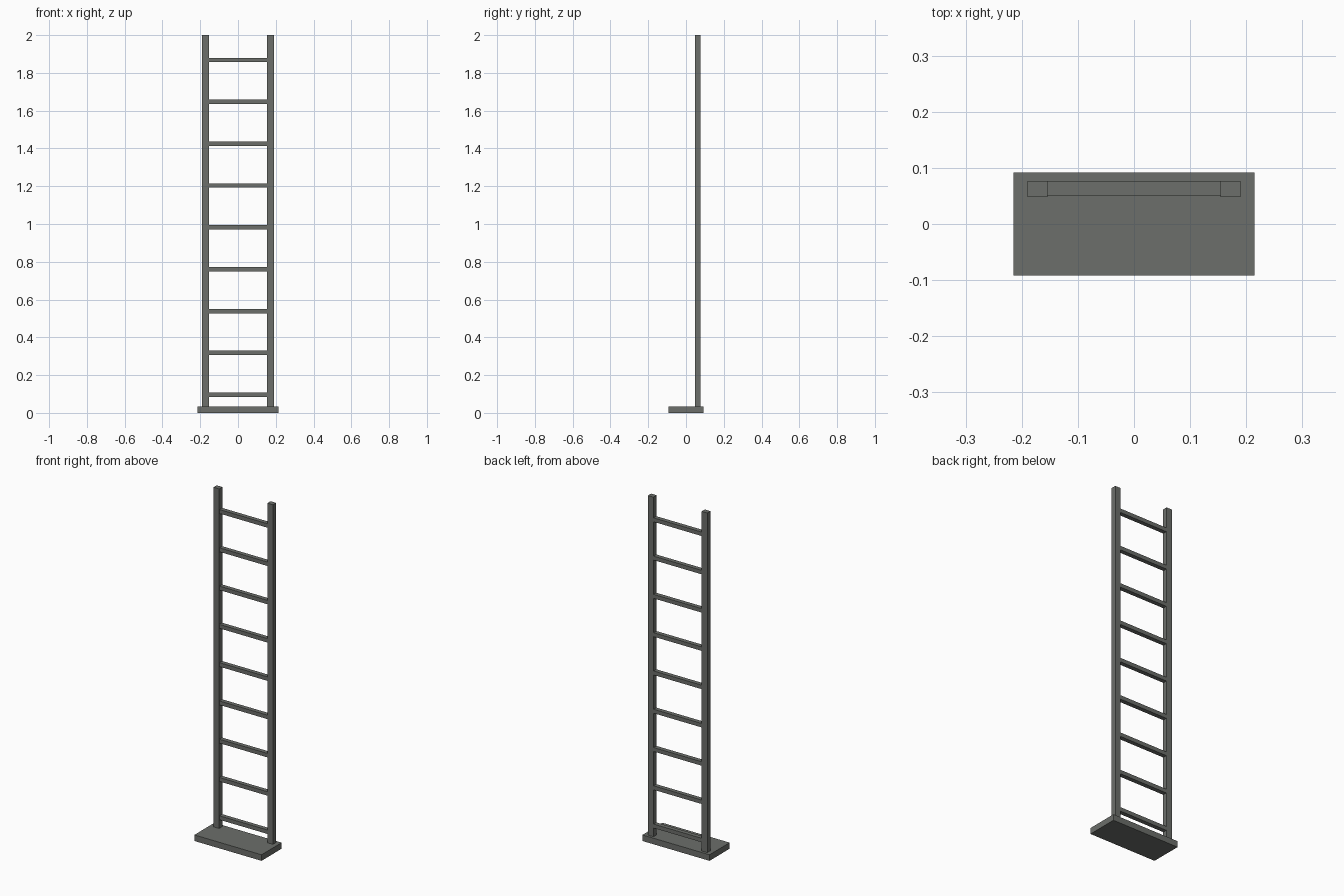
import bpy

if "Cube" in bpy.data.objects:
    bpy.data.objects.remove(bpy.data.objects["Cube"])

# Single dark grey-green metal colour
metal = bpy.data.materials.new("dark_grey_metal")
metal.diffuse_color = (0.15, 0.158, 0.145, 1)
metal.use_nodes = True
metal.node_tree.nodes["Principled BSDF"].inputs["Base Color"].default_value = metal.diffuse_color


def box(name, x, y, z):
    """Box spanning the given (min, max) ranges."""
    spans = (x, y, z)
    bpy.ops.mesh.primitive_cube_add(size=1, location=[(a + b) / 2 for a, b in spans])
    ob = bpy.context.object
    ob.name = name
    ob.scale = [b - a for a, b in spans]
    bpy.ops.object.transform_apply(location=False, rotation=False, scale=True)
    ob.data.materials.append(metal)
    return ob


# Base plate
BASE_TOP = 0.035
box("base_plate", (-0.215, 0.215), (-0.092, 0.092), (0, BASE_TOP))

# Two upright rails near the back edge
RAIL_IN, RAIL_OUT = 0.154, 0.19
box("left_rail", (-RAIL_OUT, -RAIL_IN), (0.048, 0.077), (BASE_TOP, 2))
box("right_rail", (RAIL_IN, RAIL_OUT), (0.048, 0.077), (BASE_TOP, 2))

# Nine evenly spaced rungs between the rails
for i in range(9):
    z = 0.096 + i * 0.2215
    box(f"rung_{i + 1}", (-RAIL_IN, RAIL_IN), (0.0505, 0.0755), (z - 0.0115, z + 0.0115))
